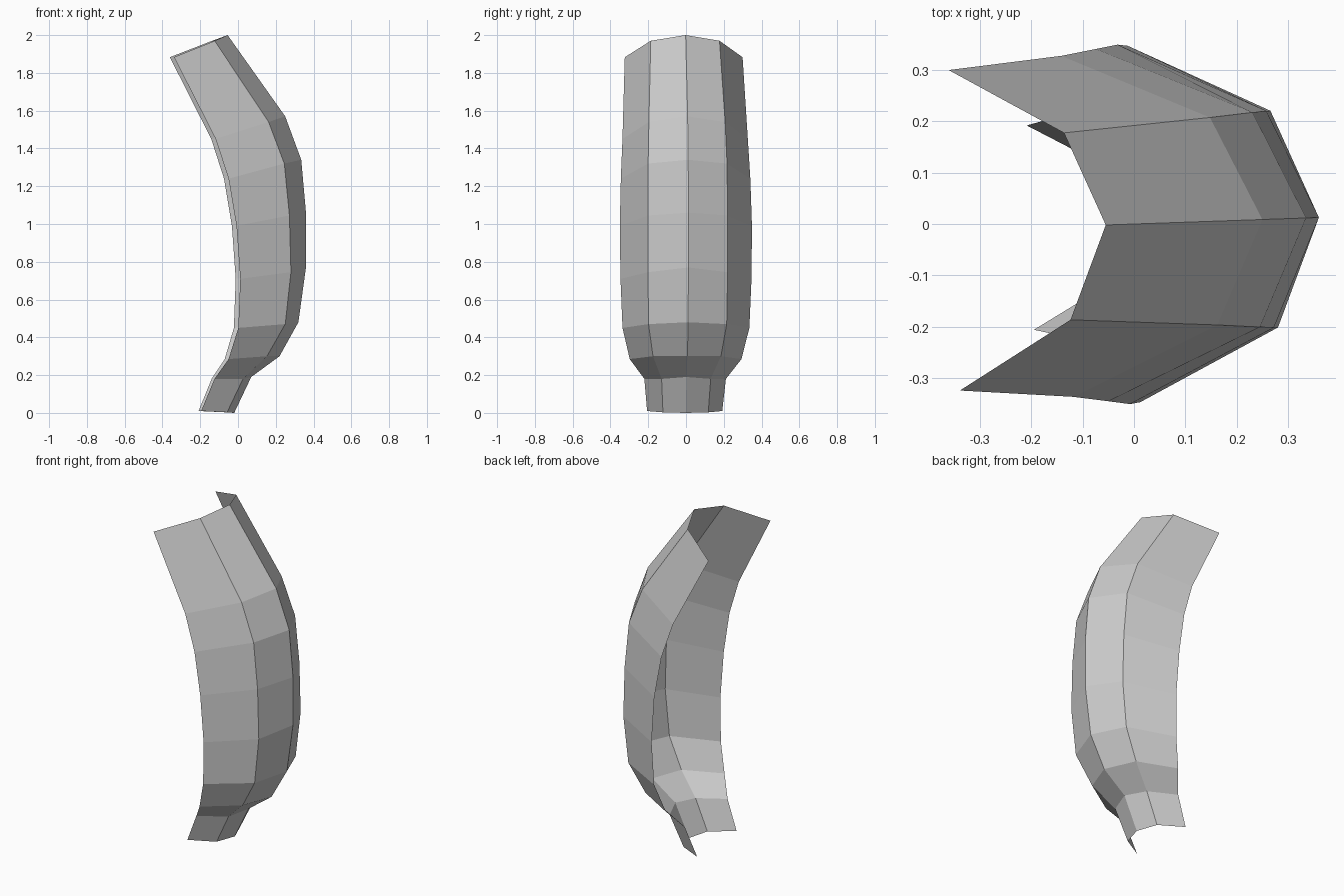
import bpy, bmesh
from mathutils import Matrix

# Half cross-sections, top to bottom:
# (ridge x, z), (shoulder x, y, z), (rim x, y, z)
sections = [
    ((-0.055, 2.00), (-0.130, 0.182, 1.97), (-0.350, 0.312, 1.883)),
    ((0.25, 1.57), (0.155, 0.202, 1.54), (-0.130, 0.332, 1.45)),
    ((0.335, 1.34), (0.238, 0.209, 1.32), (-0.062, 0.343, 1.24)),
    ((0.36, 1.06), (0.265, 0.211, 1.045), (-0.020, 0.350, 0.99)),
    ((0.36, 0.77), (0.273, 0.211, 0.745), (0.000, 0.347, 0.71)),
    ((0.32, 0.48), (0.243, 0.207, 0.47), (-0.010, 0.336, 0.45)),
    ((0.22, 0.30), (0.147, 0.180, 0.30), (-0.060, 0.296, 0.285)),
    ((0.07, 0.19), (0.022, 0.130, 0.18), (-0.132, 0.216, 0.18)),
    ((-0.02, 0.00), (-0.062, 0.120, 0.003), (-0.202, 0.199, 0.01)),
]

# Curved open plate, mirrored across y and lofted through the sections
bm = bmesh.new()
rows = []
for (cx, cz), s, r in sections:
    half = [r, s]
    pts = [(x, -y, z) for x, y, z in half] + [(cx, 0, cz)] + half[::-1]
    rows.append([bm.verts.new(p) for p in pts])
for a, b in zip(rows, rows[1:]):
    for i in range(4):
        bm.faces.new((a[i], b[i], b[i + 1], a[i + 1]))

# Slight twist about the vertical axis
bmesh.ops.transform(bm, matrix=Matrix.Rotation(0.035, 4, 'Z'), verts=bm.verts)

mesh = bpy.data.meshes.new("curved_plate")
bm.to_mesh(mesh)
bm.free()
bpy.context.collection.objects.link(bpy.data.objects.new("curved_plate", mesh))
